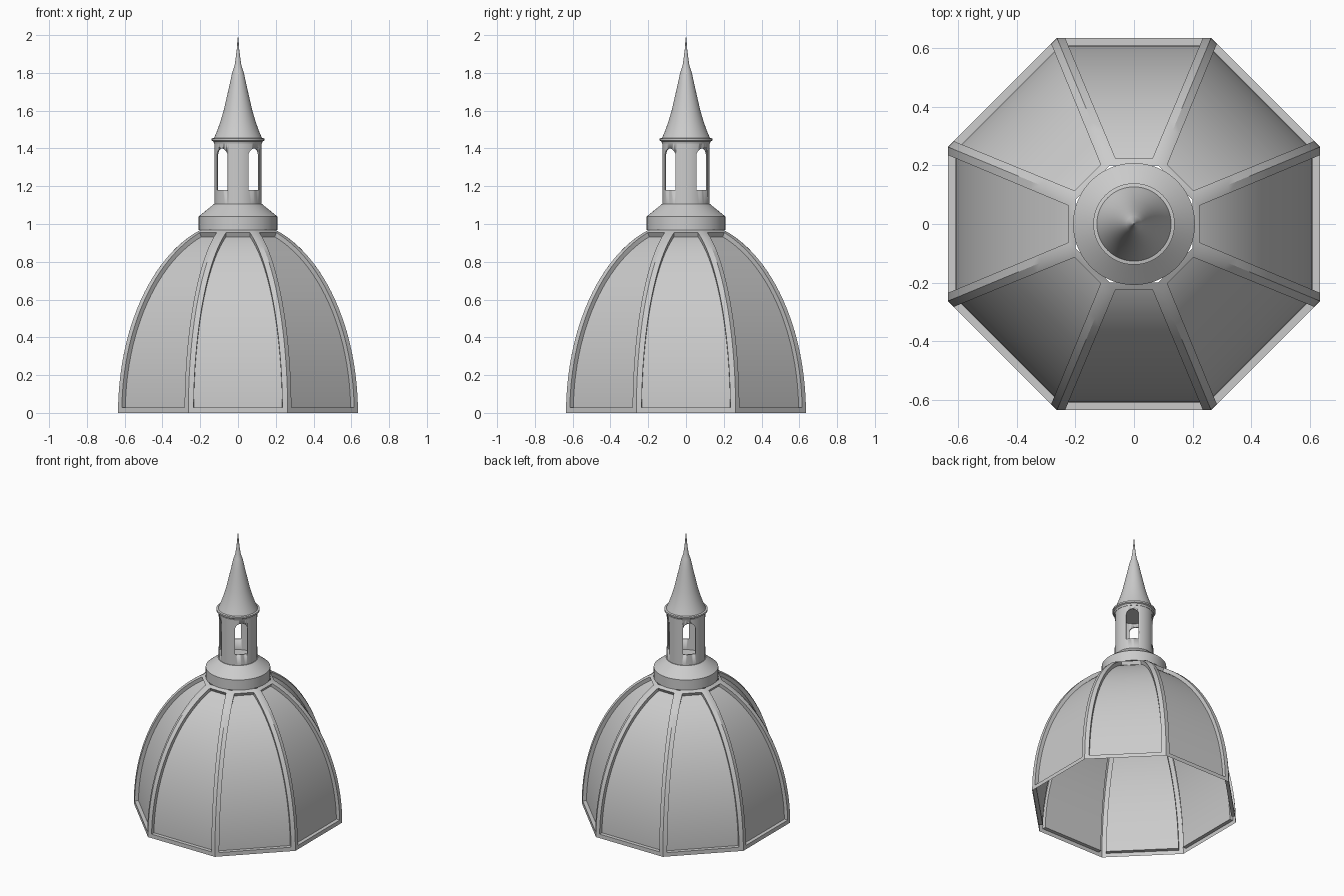
import bpy, bmesh, math
from math import sin, cos, pi, sqrt

old = bpy.data.objects.get("Cube")
if old:
    bpy.data.objects.remove(old)

stone = bpy.data.materials.new("grey_stone")
stone.use_nodes = True
grey = (0.6, 0.6, 0.6, 1)
stone.diffuse_color = grey
stone.node_tree.nodes["Principled BSDF"].inputs["Base Color"].default_value = grey


def finish(bm, name, angle=30):
    me = bpy.data.meshes.new(name)
    bm.to_mesh(me)
    bm.free()
    me.materials.append(stone)
    ob = bpy.data.objects.new(name, me)
    bpy.context.collection.objects.link(ob)
    bpy.ops.object.select_all(action="DESELECT")
    ob.select_set(True)
    bpy.context.view_layer.objects.active = ob
    bpy.ops.object.shade_smooth_by_angle(angle=math.radians(angle))
    return ob


def lathe(name, profile, sides=64):
    """Spin (radius, height) points around the vertical axis."""
    bm = bmesh.new()
    verts = [bm.verts.new((r, 0, z)) for r, z in profile]
    edges = [bm.edges.new(p) for p in zip(verts, verts[1:])]
    bmesh.ops.spin(bm, geom=verts + edges, cent=(0, 0, 0), axis=(0, 0, 1),
                   angle=2 * pi, steps=sides, use_merge=True)
    bmesh.ops.remove_doubles(bm, verts=bm.verts, dist=1e-5)
    bmesh.ops.recalc_face_normals(bm, faces=bm.faces)
    return finish(bm, name)


# Eight-sided dome shell with a sunken panel in every side
SIDES, ROWS = 8, 24
BASE, TOP_R, TOP_Z = 0.635, 0.2, 0.968
end = math.acos(TOP_R / BASE)
height = TOP_Z / sin(end)
bm = bmesh.new()
rings = []
for i in range(ROWS + 1):
    t = end * i / ROWS
    r = BASE * cos(t) / cos(pi / SIDES)
    rings.append([bm.verts.new((r * cos((k + 0.5) * 2 * pi / SIDES),
                                r * sin((k + 0.5) * 2 * pi / SIDES),
                                height * sin(t))) for k in range(SIDES)])
walls = []
for k in range(SIDES):
    n = (k + 1) % SIDES
    walls.append([bm.faces.new((a[k], a[n], b[n], b[k]))
                  for a, b in zip(rings, rings[1:])])
bm.normal_update()
for wall in walls:
    bmesh.ops.inset_region(bm, faces=wall, thickness=0.028, depth=0,
                           use_boundary=True, use_even_offset=True)
    bmesh.ops.inset_region(bm, faces=wall, thickness=0.001, depth=-0.025,
                           use_boundary=True, use_even_offset=True)
finish(bm, "dome")

# Round collar between dome and lantern
lathe("lantern_base", [(0, 0.968), (0.208, 0.968), (0.208, 1.04),
                       (0.128, 1.105), (0, 1.105)])

# Hollow lantern drum with four arched openings on the diagonals
drum = lathe("lantern_drum", [(0.124, 1.1), (0.124, 1.44), (0.116, 1.44),
                              (0.116, 1.1), (0.124, 1.1)])
bm = bmesh.new()
HALF, SILL, SPRING = 0.04, 1.18, 1.36
arch = [(-HALF, SILL), (HALF, SILL)]
arch += [(HALF * cos(a * pi / 12), SPRING + HALF * sin(a * pi / 12)) for a in range(13)]
for q in range(4):
    a = pi / 4 + q * pi / 2
    d, s = (cos(a), sin(a)), (-sin(a), cos(a))
    near, far = [[bm.verts.new((d[0] * o + s[0] * u, d[1] * o + s[1] * u, z))
                  for u, z in arch] for o in (0.06, 0.2)]
    bm.faces.new(near)
    bm.faces.new(far)
    for i in range(len(arch)):
        j = (i + 1) % len(arch)
        bm.faces.new((near[i], near[j], far[j], far[i]))
bmesh.ops.recalc_face_normals(bm, faces=bm.faces)
cutter = finish(bm, "opening_cutter")
cutter.hide_render = True
cutter.hide_set(True)
cut = drum.modifiers.new("openings", "BOOLEAN")
cut.operation, cut.solver, cut.object = "DIFFERENCE", "EXACT", cutter

# Cornice, flared spire and needle
lathe("cornice", [(0, 1.425), (0.126, 1.425), (0.13, 1.437), (0.139, 1.442),
                  (0.139, 1.453), (0.128, 1.456), (0, 1.456)])
lathe("spire", [(0, 1.452), (0.128, 1.453), (0.112, 1.49), (0.094, 1.54),
                (0.076, 1.6), (0.06, 1.67), (0.044, 1.74), (0.031, 1.8),
                (0.027, 1.812), (0.018, 1.84), (0.012, 1.88), (0.007, 1.92),
                (0.004, 1.96), (0, 2.0)])
